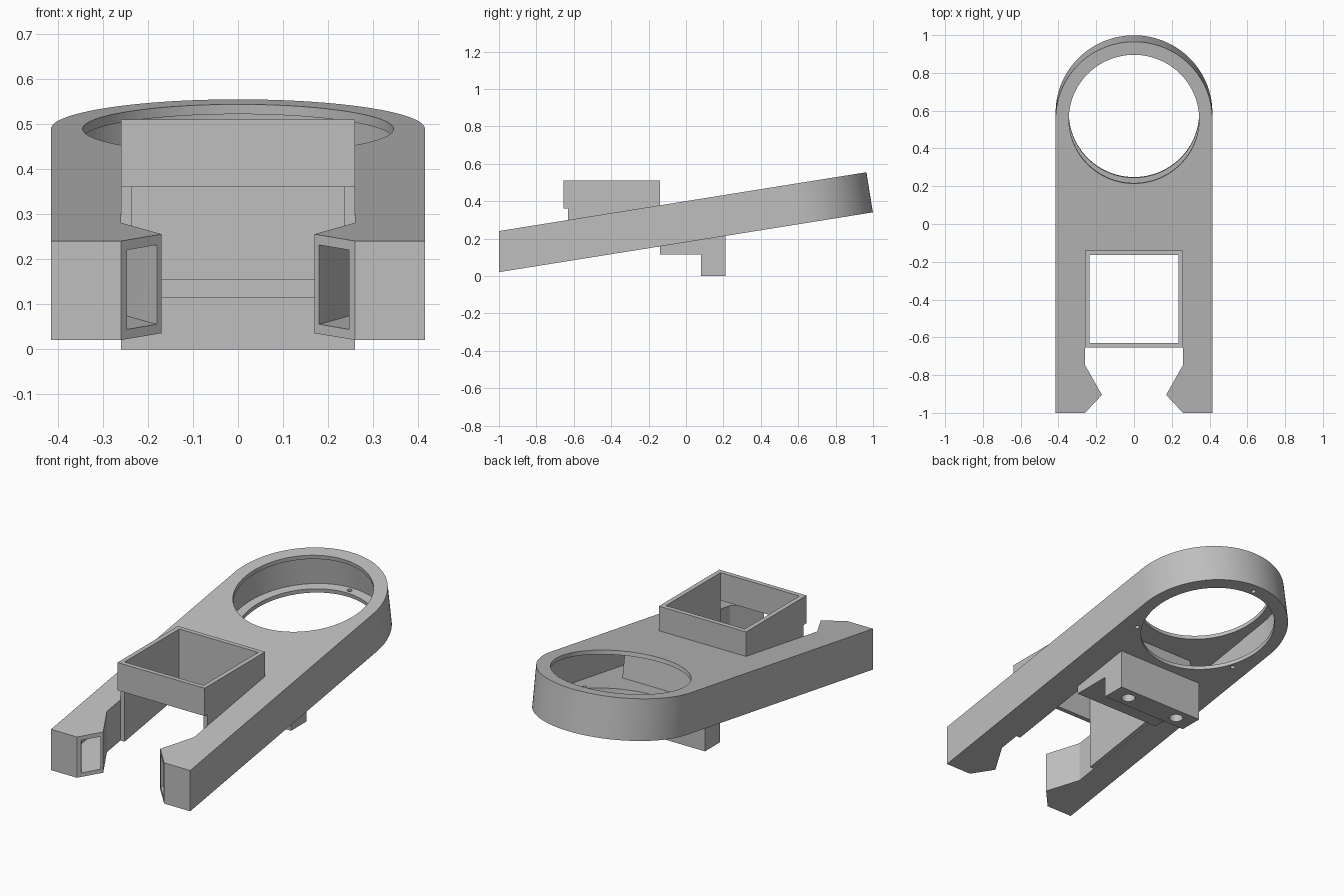
import bpy, bmesh
from math import pi, cos, sin, atan
from mathutils import Matrix

if "Cube" in bpy.data.objects:
    bpy.data.objects.remove(bpy.data.objects["Cube"])

SLOPE = 0.16
THICK = 0.217
TILT = Matrix.Translation((0, 0.555, 0.489)) @ Matrix.Rotation(atan(SLOPE), 4, 'X')

grey = bpy.data.materials.new("plain grey")
grey.use_nodes = True
grey.diffuse_color = (0.52, 0.52, 0.52, 1)
grey.node_tree.nodes["Principled BSDF"].inputs["Base Color"].default_value = grey.diffuse_color


def under(offset):
    """Height at y of a plane parallel to the sloping underside."""
    return lambda y: 0.02 + offset + SLOPE * (y + 1)


def flat(z):
    return lambda y: z


def prism(name, outline, low, high, matrix=None):
    """Extrude an xy outline between two height functions of y."""
    bm = bmesh.new()
    bottom = [bm.verts.new((x, y, low(y))) for x, y in outline]
    top = [bm.verts.new((x, y, high(y))) for x, y in outline]
    bm.faces.new(bottom[::-1])
    bm.faces.new(top)
    n = len(outline)
    for i in range(n):
        j = (i + 1) % n
        bm.faces.new((bottom[i], bottom[j], top[j], top[i]))
    bmesh.ops.recalc_face_normals(bm, faces=bm.faces)
    if matrix:
        bm.transform(matrix)
    mesh = bpy.data.meshes.new(name)
    bm.to_mesh(mesh)
    bm.free()
    mesh.materials.append(grey)
    ob = bpy.data.objects.new(name, mesh)
    bpy.context.collection.objects.link(ob)
    return ob


def rect(x0, x1, y0, y1):
    return [(x0, y0), (x1, y0), (x1, y1), (x0, y1)]


def arc(r, start, end, steps, cx=0, cy=0):
    angles = [start + (end - start) * i / steps for i in range(steps + 1)]
    return [(cx + r * cos(a), cy + r * sin(a)) for a in angles]


def circle(r, cx=0, cy=0, steps=96):
    return arc(r, 0, 2 * pi, steps, cx, cy)[:-1]


def stadium(r, front):
    """Round at the back, square at the front."""
    return arc(r, 0, pi, 64) + [(-r, front), (r, front)]


def tunnel(r, centre, y0, y1):
    """Arch-shaped cutter running along y, open at the bottom."""
    outline = [(x, -z) for x, z in arc(r, 0, pi, 32, 0, centre)] + [(-r, 0.2), (r, 0.2)]
    stand = Matrix.Rotation(pi / 2, 4, 'X')
    return prism("tunnel_cutter", outline, flat(-y1), flat(-y0),
                 stand @ Matrix.Scale(-1, 4, (0, 1, 0)))


def cut(ob, cutters):
    for c in cutters:
        c.hide_render = True
        m = ob.modifiers.new("cut", 'BOOLEAN')
        m.operation, m.solver, m.object = 'DIFFERENCE', 'EXACT', c
        with bpy.context.temp_override(object=ob, active_object=ob):
            bpy.ops.object.modifier_apply(modifier=m.name)


# Sloping body: ring at the back, two arms at the front
body = prism("body", stadium(0.415, -1.8), flat(-THICK), flat(0), TILT)
half_slot = [(0.26, -0.14), (0.26, -0.745), (0.17, -0.905), (0.26, -1), (0.26, -1.5)]
slot = half_slot + [(-x, y) for x, y in reversed(half_slot)]
half_channel = [(0.395, 0.4), (0.28, 0.4), (0.28, -0.74), (0.19, -0.9),
                (0.172, -0.928), (0.24, -1.0), (0.25, -0.975), (0.395, -0.975)]
cutters = [
    prism("front_trim", rect(-1, 1, -2, -1), flat(-1), flat(1)),
    prism("slot_cutter", slot, flat(-1), flat(1)),
    prism("ring_cavity", stadium(0.393, -0.45), flat(-0.195), flat(-0.022), TILT),
    prism("ring_hole", circle(0.345), flat(-0.5), flat(0.2), TILT),
]
for side in (1, -1):
    cutters.append(prism("arm_channel", [(side * x, y) for x, y in half_channel],
                         under(0.022), under(0.198)))
for k in range(3):
    a = pi / 2 + k * 2 * pi / 3
    cutters.append(prism("pin_hole", circle(0.012, 0.37 * cos(a), 0.37 * sin(a), 16),
                         flat(-0.3), flat(-0.15), TILT))

# Stepped arch passing through the middle
arches = [tunnel(0.13, 0.158, -0.3, -0.139), tunnel(0.125, 0.125, -0.15, -0.02),
          tunnel(0.095, 0.125, -0.03, 0.08), tunnel(0.06, 0.13, 0.07, 0.4)]
cut(body, cutters + arches)

# Square socket: band on top, lining on the sides and back
socket = prism("socket_band", rect(-0.26, 0.26, -0.655, -0.14), flat(0.36), flat(0.51))
opening = prism("socket_opening", rect(-0.235, 0.235, -0.63, -0.165), flat(-1), flat(1))
cut(socket, [opening])
parts = [body, socket]
for side, name in ((1, "left"), (-1, "right")):
    x0, x1 = sorted((side * 0.235, side * 0.26))
    parts.append(prism(name + "_socket_wall", rect(x0, x1, -0.63, -0.14),
                       under(0.001), flat(0.36)))
back_wall = prism("back_socket_wall", rect(-0.235, 0.235, -0.165, -0.14), under(0), flat(0.36))
cut(back_wall, arches[:1])

# Mounting block underneath, with two screw holes
step = prism("mount_step", rect(-0.26, 0.26, -0.14, 0.08), flat(0.115), under(0.012))
cut(step, arches[1:3])
foot = prism("mount_foot", rect(-0.26, 0.26, 0.08, 0.21), flat(0), under(0.012))
screws = [prism("screw_hole", circle(0.035, x, 0.145, 32), flat(-0.1), flat(0.12))
          for x in (-0.16, 0.16)]
cut(foot, arches[3:] + screws)
parts += [back_wall, step, foot]

# Remove the cutters and shade the curved faces
for c in cutters + arches + screws + [opening]:
    bpy.data.objects.remove(c)
bpy.ops.object.select_all(action='DESELECT')
for p in parts:
    p.select_set(True)
bpy.context.view_layer.objects.active = body
bpy.ops.object.shade_smooth_by_angle(angle=0.5)
